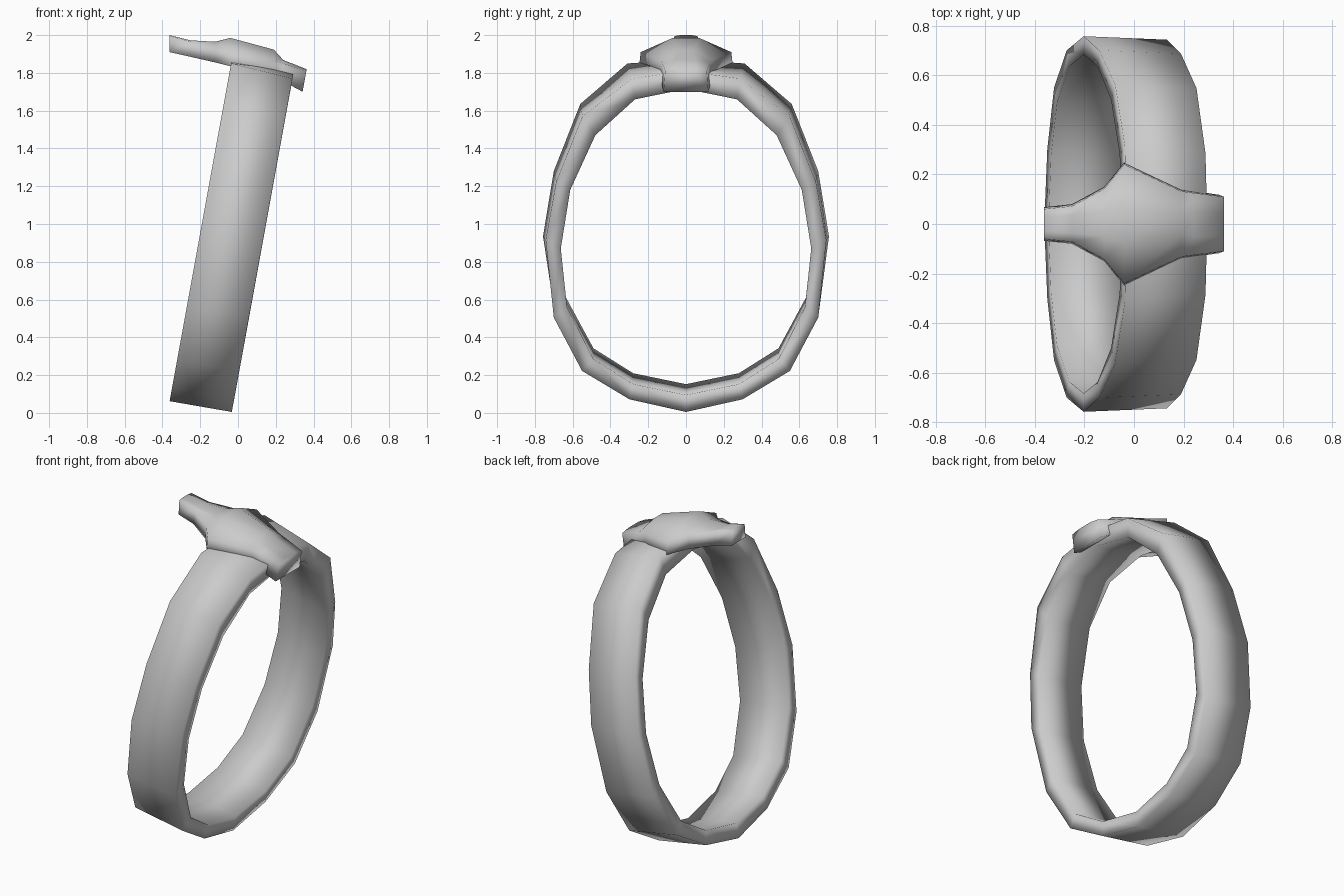
import bpy, math

if "Cube" in bpy.data.objects:
    bpy.data.objects.remove(bpy.data.objects["Cube"])


def make_object(name, verts, faces, angle):
    mesh = bpy.data.meshes.new(name)
    mesh.from_pydata(verts, [], faces)
    obj = bpy.data.objects.new(name, mesh)
    bpy.context.collection.objects.link(obj)
    bpy.ops.object.select_all(action='DESELECT')
    obj.select_set(True)
    bpy.context.view_layer.objects.active = obj
    bpy.ops.object.mode_set(mode='EDIT')
    bpy.ops.mesh.select_all(action='SELECT')
    bpy.ops.mesh.normals_make_consistent(inside=False)
    bpy.ops.object.mode_set(mode='OBJECT')
    bpy.ops.object.shade_smooth_by_angle(angle=math.radians(angle))
    return obj


def bridge(rings, closed):
    """Quads between successive rings of equal size."""
    n, m = len(rings[0]), len(rings)
    return [(i * n + j, i * n + (j + 1) % n,
             (i + 1) % m * n + (j + 1) % n, (i + 1) % m * n + j)
            for i in range(m if closed else m - 1) for j in range(n)]


# Band: half outlines (y, z) of the +x rim and the -x rim, bottom to top
right_outer = [(0, .005), (.30, .072), (.55, .222), (.70, .505), (.743, .915),
               (.687, 1.225), (.548, 1.57), (.285, 1.77), (0, 1.81)]
right_inner = [(0, .095), (.28, .152), (.49, .285), (.63, .56), (.663, .87),
               (.613, 1.18), (.48, 1.47), (.27, 1.66), (0, 1.715)]
left_outer = [(0, .062), (.30, .13), (.55, .28), (.70, .56), (.757, .935),
              (.70, 1.28), (.56, 1.635), (.31, 1.85), (0, 1.87)]
left_inner = [(0, .152), (.28, .21), (.49, .342), (.635, .61), (.683, .93),
              (.637, 1.24), (.50, 1.54), (.28, 1.73), (0, 1.775)]


def rim(half, x0):
    """Mirror a half outline and lean it towards +x with height."""
    loop = half + [(-y, z) for y, z in half[-2:0:-1]]
    return [(x0 + .182 * (z - half[0][1]), y, z) for y, z in loop]


band_rings = list(zip(rim(right_outer, -.033), rim(left_outer, -.362),
                      rim(left_inner, -.345), rim(right_inner, -.016)))
make_object("band", [v for r in band_rings for v in r],
            bridge(band_rings, True), 180)

# Crest plate: stations of x, half width, ridge half width, ridge z, edge z, base z
stations = [(-.362, .06, .03, 2.0, 1.995, 1.91),
            (-.25, .072, .035, 1.972, 1.965, 1.885),
            (-.12, .142, .05, 1.965, 1.932, 1.855),
            (-.04, .24, .07, 1.985, 1.91, 1.835),
            (.19, .132, .04, 1.923, 1.865, 1.775),
            (.24, .125, .05, 1.868, 1.85, 1.755),
            (.362, .11, .05, 1.82, 1.81, 1.70)]
plate_rings = []
for i, (x, w, r, zt, ze, zb) in enumerate(stations):
    xb = x - .02 if i == len(stations) - 1 else x
    wb = w + .008
    plate_rings.append([(xb, -wb, zb), (x, -w, ze), (x, -r, zt),
                        (x, r, zt), (x, w, ze), (xb, wb, zb)])
n = len(plate_rings[0])
last = n * (len(plate_rings) - 1)
caps = [tuple(range(n)), tuple(range(last, last + n))]
make_object("crest_plate", [v for r in plate_rings for v in r],
            bridge(plate_rings, False) + caps, 180)
